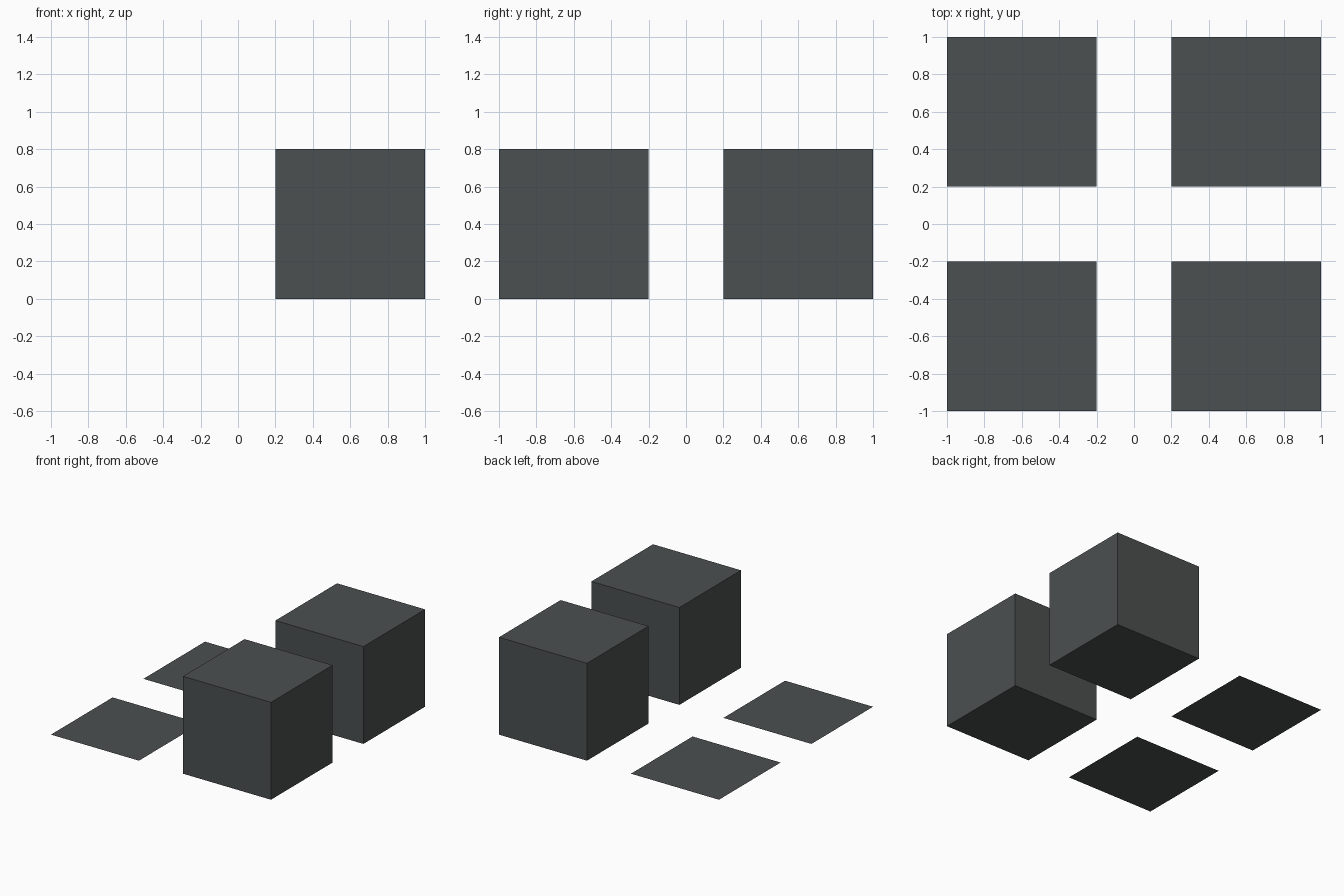
import bpy

if "Cube" in bpy.data.objects:
    bpy.data.objects.remove(bpy.data.objects["Cube"])

# One dark grey colour for everything
grey = bpy.data.materials.new("dark_grey")
grey.diffuse_color = (0.072, 0.080, 0.080, 1)
grey.use_nodes = True
grey.node_tree.nodes["Principled BSDF"].inputs["Base Color"].default_value = grey.diffuse_color


def finish(name):
    ob = bpy.context.object
    ob.name = name
    ob.data.materials.append(grey)


for side, y in (("front", -0.6), ("back", 0.6)):
    # Solid cube on the right
    bpy.ops.mesh.primitive_cube_add(size=0.8, location=(0.6, y, 0.4))
    finish(side + "_cube")
    # Flat square on the left
    bpy.ops.mesh.primitive_plane_add(size=0.8, location=(-0.6, y, 0))
    finish(side + "_flat_square")
